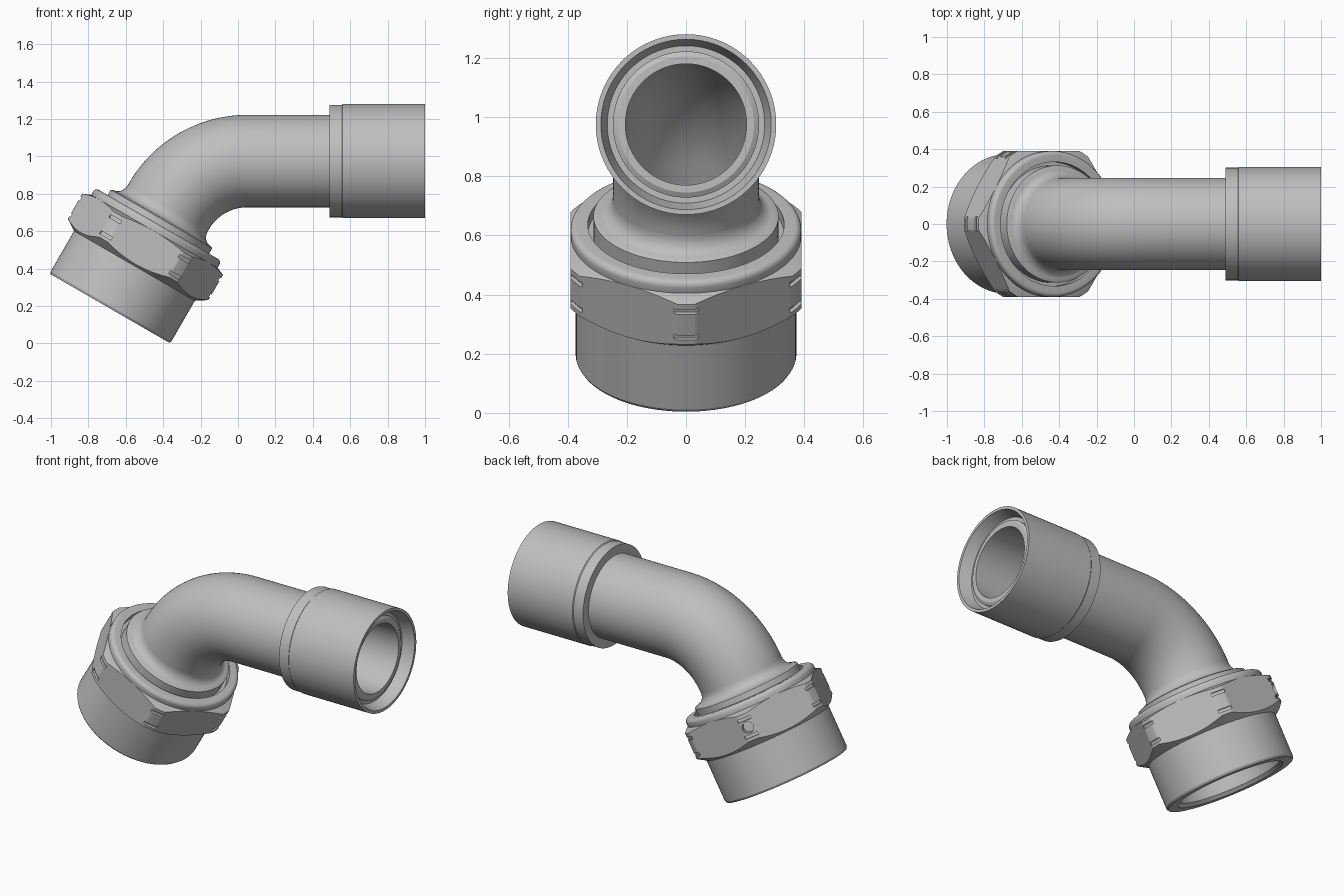
import bpy, bmesh
from math import sin, cos, pi, radians
from mathutils import Matrix, Vector

if "Cube" in bpy.data.objects:
    bpy.data.objects.remove(bpy.data.objects["Cube"])

metal = bpy.data.materials.new("grey_metal")
metal.use_nodes = True
metal.diffuse_color = (0.52, 0.52, 0.52, 1)
metal.node_tree.nodes["Principled BSDF"].inputs["Base Color"].default_value = metal.diffuse_color

SIDES = 96
TILT = radians(60)                     # slope of the lower leg
FOOT = Vector((-0.685, 0, 0.187))      # centre of the lower opening
AXIS_Z = 0.975                         # height of the straight pipe
BEND_X, BEND_R = 0.05, 0.485


def finish(name, bm):
    bmesh.ops.recalc_face_normals(bm, faces=bm.faces)
    mesh = bpy.data.meshes.new(name)
    bm.to_mesh(mesh)
    bm.free()
    mesh.materials.append(metal)
    obj = bpy.data.objects.new(name, mesh)
    bpy.context.collection.objects.link(obj)
    return obj


def tube(name, stations):
    """Closed loop of rings; each station is (centre, tilt, radius)."""
    bm = bmesh.new()
    rings = []
    for centre, tilt, r in stations:
        side = Vector((-sin(tilt), 0, cos(tilt)))
        ring = []
        for i in range(SIDES):
            a = 2 * pi * i / SIDES
            ring.append(bm.verts.new(centre + r * (cos(a) * side + sin(a) * Vector((0, 1, 0)))))
        rings.append(ring)
    for k, low in enumerate(rings):
        high = rings[(k + 1) % len(rings)]
        for i in range(SIDES):
            j = (i + 1) % SIDES
            bm.faces.new((low[i], low[j], high[j], high[i]))
    return finish(name, bm)


def on_leg(profile):
    """Turn (radius, distance) pairs into stations on the sloping leg."""
    d = Vector((cos(TILT), 0, sin(TILT)))
    return [(FOOT + d * s, TILT, r) for r, s in profile]


def on_pipe(profile):
    """Turn (radius, x) pairs into stations on the straight pipe."""
    return [(Vector((x, 0, AXIS_Z)), 0, r) for r, x in profile]


def bend(radius):
    stations = []
    for k in range(25):
        t = TILT * (1 - k / 24)
        c = Vector((BEND_X - BEND_R * sin(t), 0, AXIS_Z - BEND_R + BEND_R * cos(t)))
        stations.append((c, t, radius))
    return stations


def boolean(obj, cutter, operation):
    mod = obj.modifiers.new("cut", "BOOLEAN")
    mod.operation = operation
    mod.solver = "EXACT"
    mod.object = cutter
    bpy.context.view_layer.objects.active = obj
    bpy.ops.object.modifier_apply(modifier=mod.name)
    bpy.data.objects.remove(cutter)


# Bent pipe: outer wall forward, bore back
outer = on_leg([(0.247, 0.45)]) + bend(0.247) + on_pipe([(0.247, 0.94), (0.23, 0.95)])
inner = on_pipe([(0.205, 0.95)]) + bend(0.205)[::-1] + on_leg([(0.205, 0.45)])
tube("bent_pipe", outer + inner)

# End sleeve with a tapered mouth
tube("end_sleeve", on_pipe([
    (0.22, 0.49), (0.301, 0.49), (0.301, 0.555), (0.305, 0.56), (0.305, 1.0),
    (0.288, 1.0), (0.266, 0.93), (0.22, 0.93)]))

# Lower threaded body with a chamfered lip
tube("lower_body", on_leg([
    (0.31, 0.0), (0.366, 0.0), (0.373, 0.012), (0.373, 0.4), (0.24, 0.45),
    (0.206, 0.45), (0.206, 0.42), (0.295, 0.3), (0.295, 0.02)]))

# Hexagonal nut: prism trimmed by a chamfered ring
tilt_frame = Matrix((
    (-sin(TILT), 0, cos(TILT)),
    (0, -1, 0),
    (cos(TILT), 0, sin(TILT)))).to_4x4()
leg_frame = Matrix.Translation(FOOT) @ tilt_frame
bm = bmesh.new()
bmesh.ops.create_cone(
    bm, cap_ends=True, segments=6, radius1=0.39 / cos(pi / 6), radius2=0.39 / cos(pi / 6), depth=0.4,
    matrix=leg_frame @ Matrix.Translation((0, 0, 0.37)))
# Turn the prism so its corners lie in the plane of the bend
corner = max((leg_frame.inverted() @ v.co for v in bm.verts), key=lambda p: p.x)
if abs(corner.y) > 0.05:
    bmesh.ops.transform(bm, verts=bm.verts,
                        matrix=leg_frame @ Matrix.Rotation(pi / 6, 4, "Z") @ leg_frame.inverted())
nut = finish("hex_nut", bm)
trim = tube("nut_trim", on_leg([
    (0.33, 0.262), (0.372, 0.262), (0.434, 0.302), (0.434, 0.458), (0.385, 0.478), (0.33, 0.478)]))
boolean(nut, trim, "INTERSECT")

# Paired notches on the nut corners and one small drilled hole
bm = bmesh.new()
for k in range(6):
    turn = leg_frame @ Matrix.Rotation(k * pi / 3, 4, "Z")
    for s in (0.328, 0.428):
        size = Matrix.Diagonal((0.04, 0.08, 0.018, 1))
        bmesh.ops.create_cube(bm, size=1, matrix=turn @ Matrix.Translation((0.439, 0, s)) @ size)
notches = finish("notch_cutter", bm)
boolean(nut, notches, "DIFFERENCE")
bm = bmesh.new()
bmesh.ops.create_cone(
    bm, cap_ends=True, segments=24, radius1=0.033, radius2=0.033, depth=0.12,
    matrix=leg_frame @ Matrix.Rotation(-pi / 3, 4, "Z") @ Matrix.Translation((0.44, 0, 0.378))
    @ Matrix.Rotation(pi / 2, 4, "Y"))
boolean(nut, finish("hole_cutter", bm), "DIFFERENCE")

# Rounded shoulder above the nut
crown = [(0.368 + 0.022 * cos(a), 0.497 + 0.022 * sin(a)) for a in (pi / 2 * k / 6 for k in range(7))]
tube("nut_shoulder", on_leg([(0.332, 0.45), (0.385, 0.45), (0.39, 0.478)] + crown + [(0.332, 0.519)]))

# Collar flaring from the pipe
flare = [(0.3 - 0.053 * sin(a), 0.618 - 0.06 * cos(a)) for a in (pi / 2 * k / 8 for k in range(9))]
tube("pipe_collar", on_leg([(0.22, 0.44), (0.335, 0.44), (0.335, 0.48), (0.313, 0.48), (0.313, 0.552)]
                           + flare + [(0.22, 0.618)]))

# Smooth shading with sharp rims
for obj in bpy.context.collection.objects:
    if obj.type == "MESH" and metal.name in obj.data.materials:
        bpy.ops.object.select_all(action="DESELECT")
        obj.select_set(True)
        bpy.context.view_layer.objects.active = obj
        bpy.ops.object.shade_smooth_by_angle(angle=radians(25))
